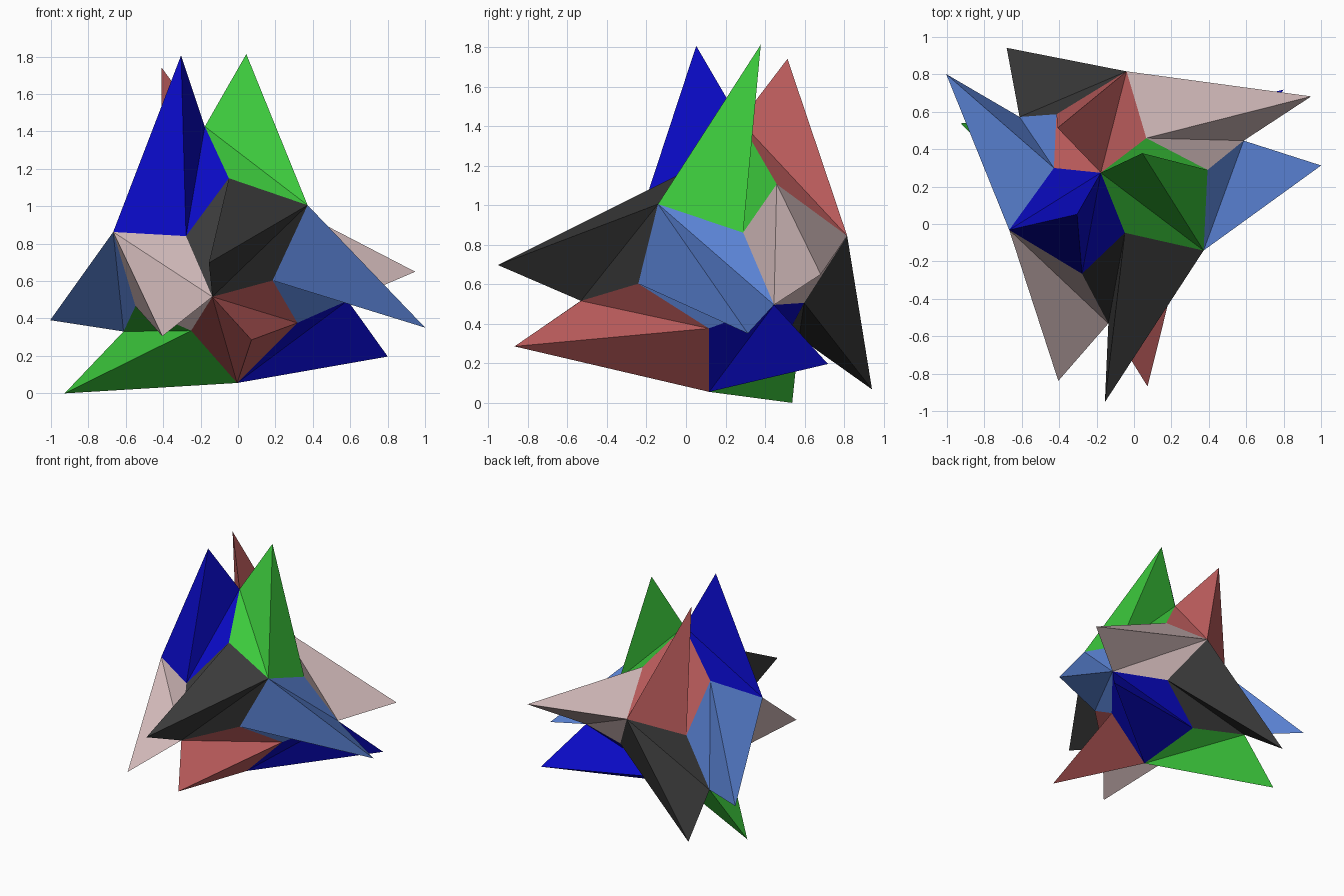
import bpy
from mathutils import Vector, Matrix

if "Cube" in bpy.data.objects:
    bpy.data.objects.remove(bpy.data.objects["Cube"])

# Tetrahedral two-fold axes (tilted frame) and the centre of the solid
a = Vector((-0.168, -0.742, 0.649)).normalized()
b = Vector((0.672, 0.390, 0.629))
b = (b - a * a.dot(b)).normalized()
c = a.cross(b)
frame = Matrix((a, b, c)).transposed()
centre = Vector((-0.085, 0.19, 0.692))

# One skewed spike: five base corners and a leaning tip
POINTS = [(0.467, 0.217, 0.044), (0.43, 0.43, 0.43), (0.217, 0.044, 0.467),
          (0.373, -0.373, 0.373), (0.467, -0.217, -0.044),
          (0.863, 0.495, 0.566)]
# Three sides meeting at the tip, and two flaps folded at the base
FACES = [(1, 3, 5), (3, 4, 5), (4, 1, 5), (1, 2, 3), (4, 0, 1)]

COLOURS = {
    "blue": (0.003, 0.003, 0.57),
    "green": (0.045, 0.58, 0.045),
    "red": (0.54, 0.115, 0.115),
    "charcoal": (0.042, 0.042, 0.042),
    "pale_pink": (0.63, 0.48, 0.48),
    "sky_blue": (0.107, 0.235, 0.69),
}
mats = {}
for name, rgb in COLOURS.items():
    mats[name] = bpy.data.materials.new(name)
    mats[name].diffuse_color = (*rgb, 1)

# Half turns, and the colour of each spike for every cyclic shift of the axes
SIGNS = [(1, 1, 1), (1, -1, -1), (-1, 1, -1), (-1, -1, 1)]
LAYOUT = [
    ("blue", "charcoal", "blue", "charcoal"),
    ("green", "pale_pink", "pale_pink", "green"),
    ("red", "red", "sky_blue", "sky_blue"),
]


def place(p, shift, signs):
    """Rotate a point by a tetrahedral symmetry, then tilt it into place."""
    q = [p[(i - shift) % 3] * signs[i] for i in range(3)]
    return centre + frame @ Vector(q)


# Twelve spikes
for shift, row in enumerate(LAYOUT):
    for signs, colour in zip(SIGNS, row):
        verts = [place(p, shift, signs) for p in POINTS]
        mesh = bpy.data.meshes.new(colour + "_spike")
        mesh.from_pydata(verts, [], FACES)
        mesh.materials.append(mats[colour])
        obj = bpy.data.objects.new(colour + "_spike", mesh)
        bpy.context.collection.objects.link(obj)

for m in bpy.data.materials:
    if m.users and not m.is_grease_pencil:
        m.use_nodes = True
        m.node_tree.nodes["Principled BSDF"].inputs["Base Color"].default_value = m.diffuse_color
